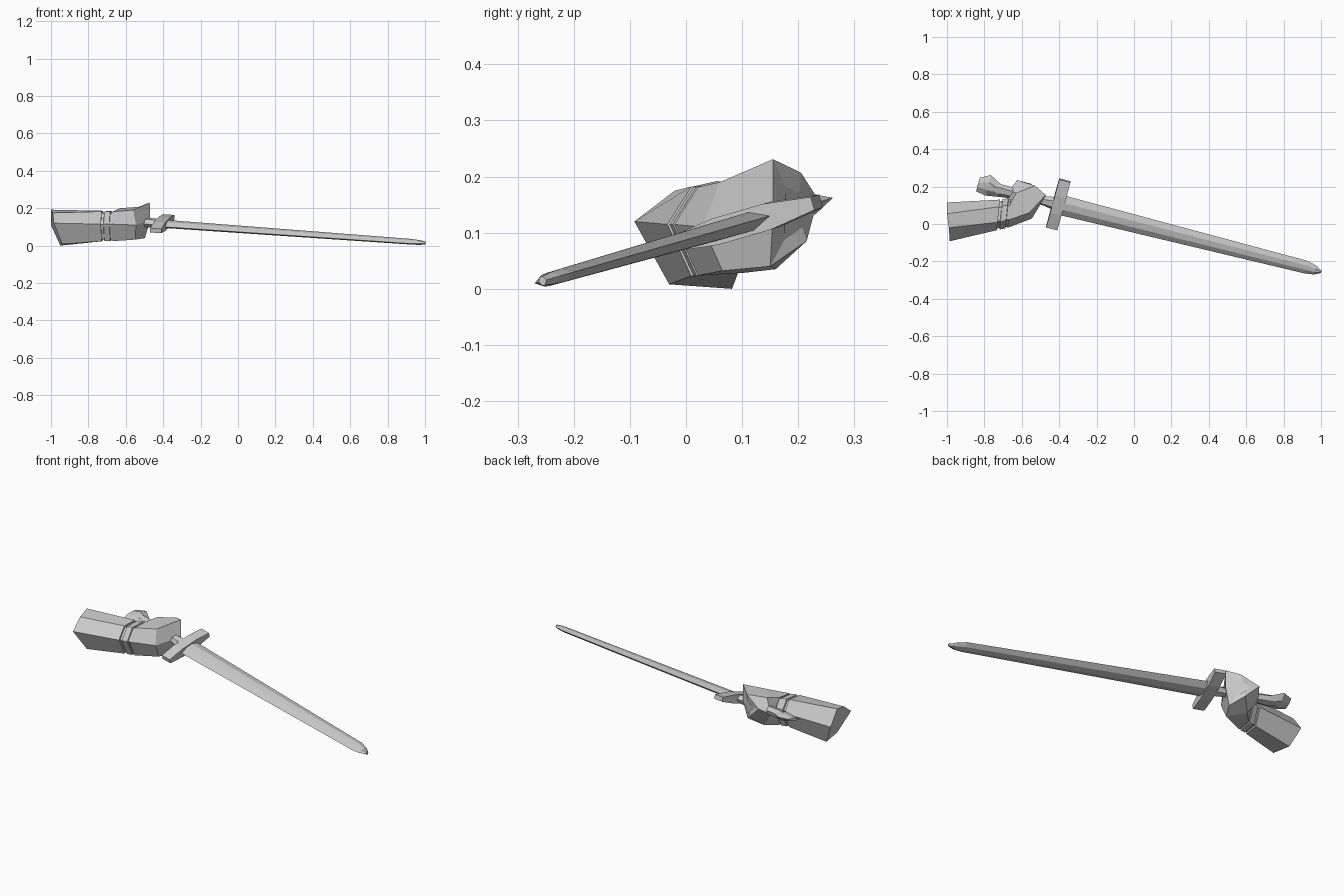
import bpy, bmesh
from mathutils import Vector

if "Cube" in bpy.data.objects:
    bpy.data.objects.remove(bpy.data.objects["Cube"])


def loft(name, rings):
    """Skin a list of equal-length point rings and cap both ends."""
    bm = bmesh.new()
    loops = [[bm.verts.new(p) for p in r] for r in rings]
    n = len(loops[0])
    for a, b in zip(loops, loops[1:]):
        for i in range(n):
            j = (i + 1) % n
            bm.faces.new((a[i], a[j], b[j], b[i]))
    bm.faces.new(loops[0])
    bm.faces.new(loops[-1])
    bmesh.ops.recalc_face_normals(bm, faces=bm.faces)
    me = bpy.data.meshes.new(name)
    bm.to_mesh(me)
    bm.free()
    ob = bpy.data.objects.new(name, me)
    bpy.context.collection.objects.link(ob)
    return ob


# Sword frame: along the blade, across its width, through its thickness
O = Vector((-0.405, 0.105, 0.117))
U = Vector((0.967, -0.245, -0.07)).normalized()
W = Vector((0.24, 0.93, 0.27))
W = (W - U * W.dot(U)).normalized()
N = U.cross(W)


def hexa(s, w0, w1, t, flat=0.35):
    """Six-sided section at s: sharp edges at w0 and w1, flat faces at +-t."""
    c, h = (w0 + w1) / 2, (w1 - w0) / 2 * flat
    sec = [(w0, 0), (c - h, t), (c + h, t), (w1, 0), (c + h, -t), (c - h, -t)]
    return [O + U * s + W * w + N * n for w, n in sec]


# Blade with a tapering flat and a blunt pointed tip
loft("blade", [hexa(0, -.056, .056, .017), hexa(1.37, -.036, .036, .012),
               hexa(1.42, -.029, .022, .011), hexa(1.455, -.012, .003, .008)])

# Crossguard, thicker in the middle
guard = []
for w, t in ((-.138, .012), (-.05, .024), (.05, .024), (.138, .012)):
    guard.append([O + U * s + W * w + N * n
                  for s, n in ((-.031, -t), (.031, -t), (.031, t), (-.031, t))])
loft("crossguard", guard)

# Grip and flat flared pommel
loft("grip", [hexa(-.36, -.03, .03, .022, .5), hexa(-.08, -.026, .026, .022, .5),
              hexa(0, -.04, .04, .022, .5)])
loft("pommel", [hexa(-.443, -.042, .036, .007), hexa(-.39, -.052, .066, .019),
                hexa(-.325, -.042, .03, .022), hexa(-.24, -.03, .03, .02)])


def wrist(x, k):
    """Six-sided wrist section, scaled by k about its centre."""
    sec = [(-.085, .01), (-.042, .078), (.042, .082),
           (.08, .015), (.042, -.078), (-.042, -.083)]
    return [(x + .1 * y, .05 + .2 * (x + .73) + y * k, .105 + z * k) for y, z in sec]


# Flared forearm cuff
cuff = [(-.985, -.092, .12), (-.99, -.02, .175), (-1.0, .055, .192),
        (-1.0, .115, .11), (-.95, .082, 0), (-.94, -.03, .008)]
loft("forearm_cuff", [cuff, wrist(-.725, .99)])

# Wrist strap between two grooves
loft("wrist_strap", [wrist(-.73, .88), wrist(-.712, .88), wrist(-.71, .98),
                     wrist(-.68, .98), wrist(-.678, .9), wrist(-.65, .9)])

# Fist turning inward around the grip
palm = [(-.545, .03, .11), (-.56, .06, .19), (-.63, .165, .2),
        (-.665, .18, .12), (-.61, .16, .035), (-.55, .065, .032)]
knuckles = [(-.47, .155, .135), (-.472, .155, .231), (-.53, .205, .207),
            (-.625, .235, .16), (-.55, .215, .085), (-.498, .15, .04)]
loft("fist", [wrist(-.668, .98), palm, knuckles,
              [Vector(p) * .5 + Vector((-.27, .1, .067)) for p in knuckles]])
